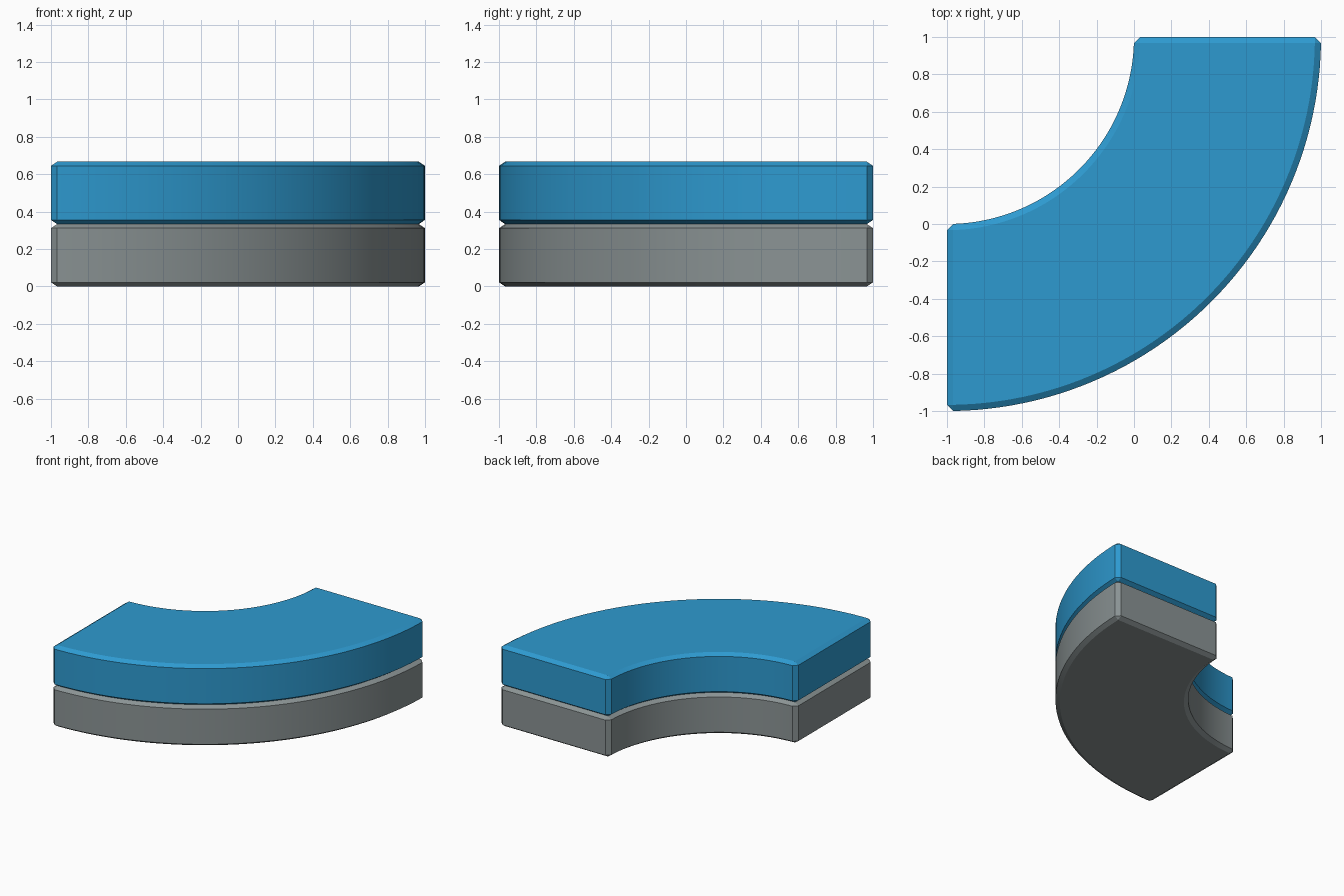
import bpy, bmesh, math

if "Cube" in bpy.data.objects:
    bpy.data.objects.remove(bpy.data.objects["Cube"])

CHAMFER = 0.033      # horizontal chamfer width
RISE = 0.022         # vertical chamfer height
HEIGHT = 2 / 3 / 2   # height of each slab
STEPS = 48           # segments along each arc


def make_material(name, rgb):
    mat = bpy.data.materials.new(name)
    mat.diffuse_color = (*rgb, 1)
    mat.use_nodes = True
    mat.node_tree.nodes["Principled BSDF"].inputs["Base Color"].default_value = mat.diffuse_color
    return mat


def outline(inset, corner):
    """Quarter ring around (-1, 1), radii 1 and 2, with cut corners."""
    pts = []
    for radius, sign, flip in ((2 - inset, -1, False), (1 + inset, 1, True)):
        a0 = math.asin(CHAMFER / radius)
        arc = [a0 + (math.pi / 2 - 2 * a0) * i / STEPS for i in range(STEPS + 1)]
        side = [(radius * math.sin(a), radius * math.cos(a)) for a in arc]
        end = radius + sign * corner
        side = [(inset, end)] + side + [(end, inset)]
        pts += side[::-1] if flip else side
    return [(-1 + u, 1 - v) for u, v in pts]


def curved_slab(name, z0, mat):
    bm = bmesh.new()
    levels = ((0, CHAMFER, 0), (RISE, 0, CHAMFER),
              (HEIGHT - RISE, 0, CHAMFER), (HEIGHT, CHAMFER, 0))
    rings = [[bm.verts.new((x, y, z0 + z)) for x, y in outline(d, c)]
             for z, d, c in levels]
    n = len(rings[0])
    # side walls and chamfers
    for low, high in zip(rings, rings[1:]):
        for i in range(n):
            j = (i + 1) % n
            bm.faces.new((low[i], low[j], high[j], high[i]))
    # caps, as strips between outer and inner arcs
    for ring in (rings[0][::-1], rings[-1]):
        for i in range(n // 2 - 1):
            bm.faces.new((ring[i], ring[i + 1], ring[n - 2 - i], ring[n - 1 - i]))
    bmesh.ops.remove_doubles(bm, verts=bm.verts, dist=0.002)
    bmesh.ops.recalc_face_normals(bm, faces=bm.faces)
    mesh = bpy.data.meshes.new(name)
    bm.to_mesh(mesh)
    bm.free()
    mesh.materials.append(mat)
    obj = bpy.data.objects.new(name, mesh)
    bpy.context.collection.objects.link(obj)
    bpy.ops.object.select_all(action='DESELECT')
    obj.select_set(True)
    bpy.context.view_layer.objects.active = obj
    bpy.ops.object.shade_smooth_by_angle(angle=math.radians(20))


# lower grey slab and upper blue slab
curved_slab("lower_slab", 0, make_material("grey", (0.255, 0.292, 0.296)))
curved_slab("upper_slab", HEIGHT, make_material("blue", (0.027, 0.323, 0.631)))
